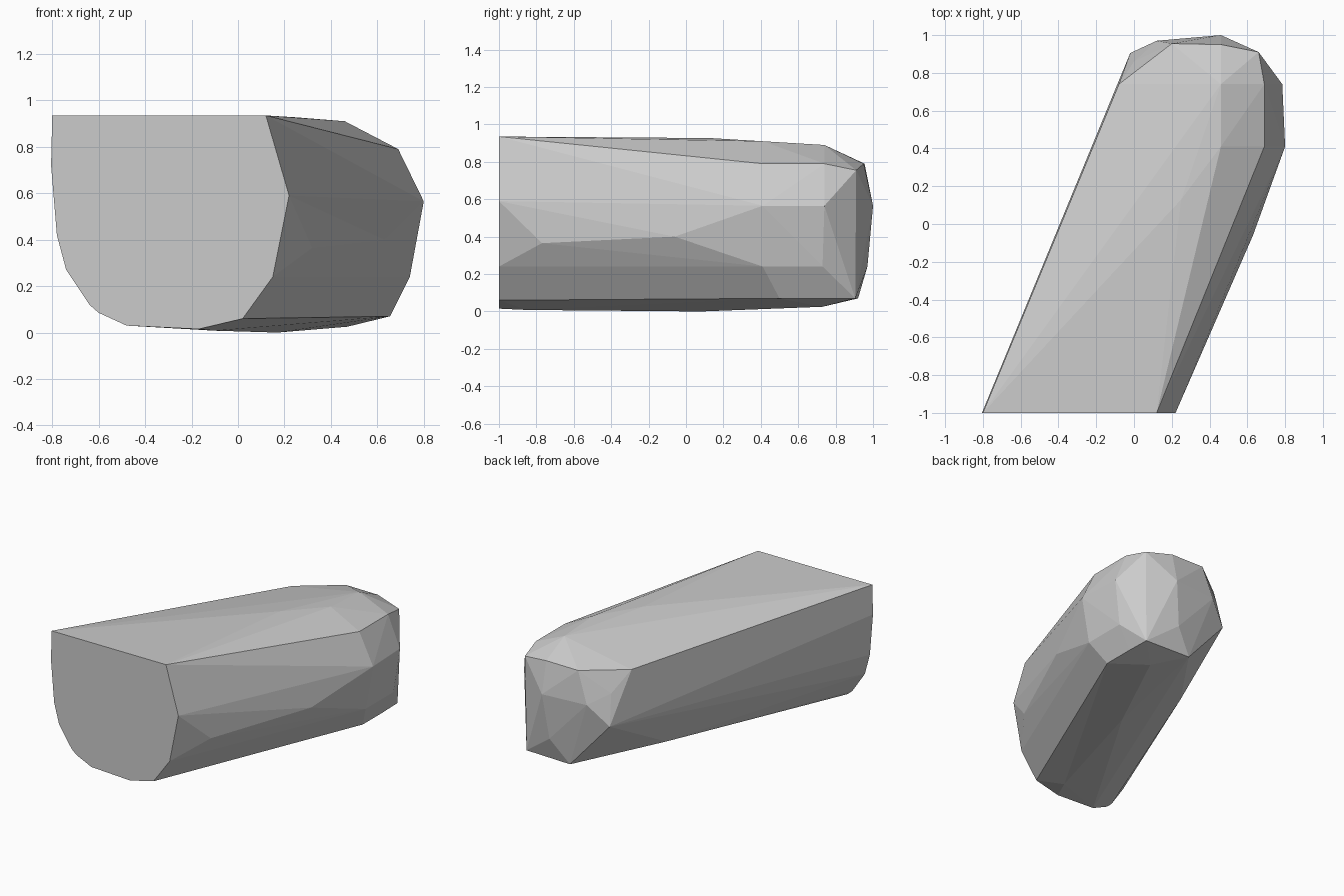
import bpy, bmesh

# flat front end: (x, z) outline at y = -1
front_profile = [(-0.80, 0.935), (0.12, 0.935), (0.22, 0.59), (0.15, 0.24), (0.02, 0.06),
                 (-0.17, 0.015), (-0.48, 0.03), (-0.60, 0.085), (-0.64, 0.12),
                 (-0.74, 0.27), (-0.78, 0.42), (-0.805, 0.72)]

# rounded far end, as (x, y) points grouped by height z
far_end = {
    0.91: [(0.46, 0.41)],
    0.89: [(0.46, 0.74)],
    0.79: [(0.69, 0.41), (0.69, 0.74), (0.46, 0.95), (0.20, 0.955), (-0.08, 0.74)],
    0.755: [(0.66, 0.91)],
    0.64: [(0.0, 0.86)],
    0.565: [(0.80, 0.41), (0.785, 0.74), (0.46, 1.0), (0.12, 0.97)],
    0.42: [(-0.02, 0.905)],
    0.24: [(0.74, 0.41), (0.74, 0.73), (0.42, 0.97)],
    0.07: [(0.655, 0.50), (0.655, 0.73), (0.65, 0.905), (0.29, 0.92)],
    0.025: [(0.47, 0.73)],
}

# a few points along the long body: top, right side, underside, lower left
body = [(0.25, 0.13, 0.927), (0.63, -0.06, 0.40), (0.32, -0.77, 0.365),
        (0.17, 0.08, 0.0), (-0.10, -0.85, 0.008), (-0.10, 0.37, 0.13)]

points = [(x, -1.0, z) for x, z in front_profile]
points += [(x, y, z) for z, row in far_end.items() for x, y in row]
points += body

# wrap the points in one convex faceted shell
bm = bmesh.new()
for p in points:
    bm.verts.new(p)
hull = bmesh.ops.convex_hull(bm, input=bm.verts[:])
loose = [v for v in bm.verts if not v.link_faces]
bmesh.ops.delete(bm, geom=loose, context='VERTS')
bmesh.ops.dissolve_limit(bm, angle_limit=0.01, verts=bm.verts[:], edges=bm.edges[:])
bmesh.ops.recalc_face_normals(bm, faces=bm.faces[:])
mesh = bpy.data.meshes.new("faceted_block")
bm.to_mesh(mesh)
bm.free()
block = bpy.data.objects.new("faceted_block", mesh)
bpy.context.collection.objects.link(block)
